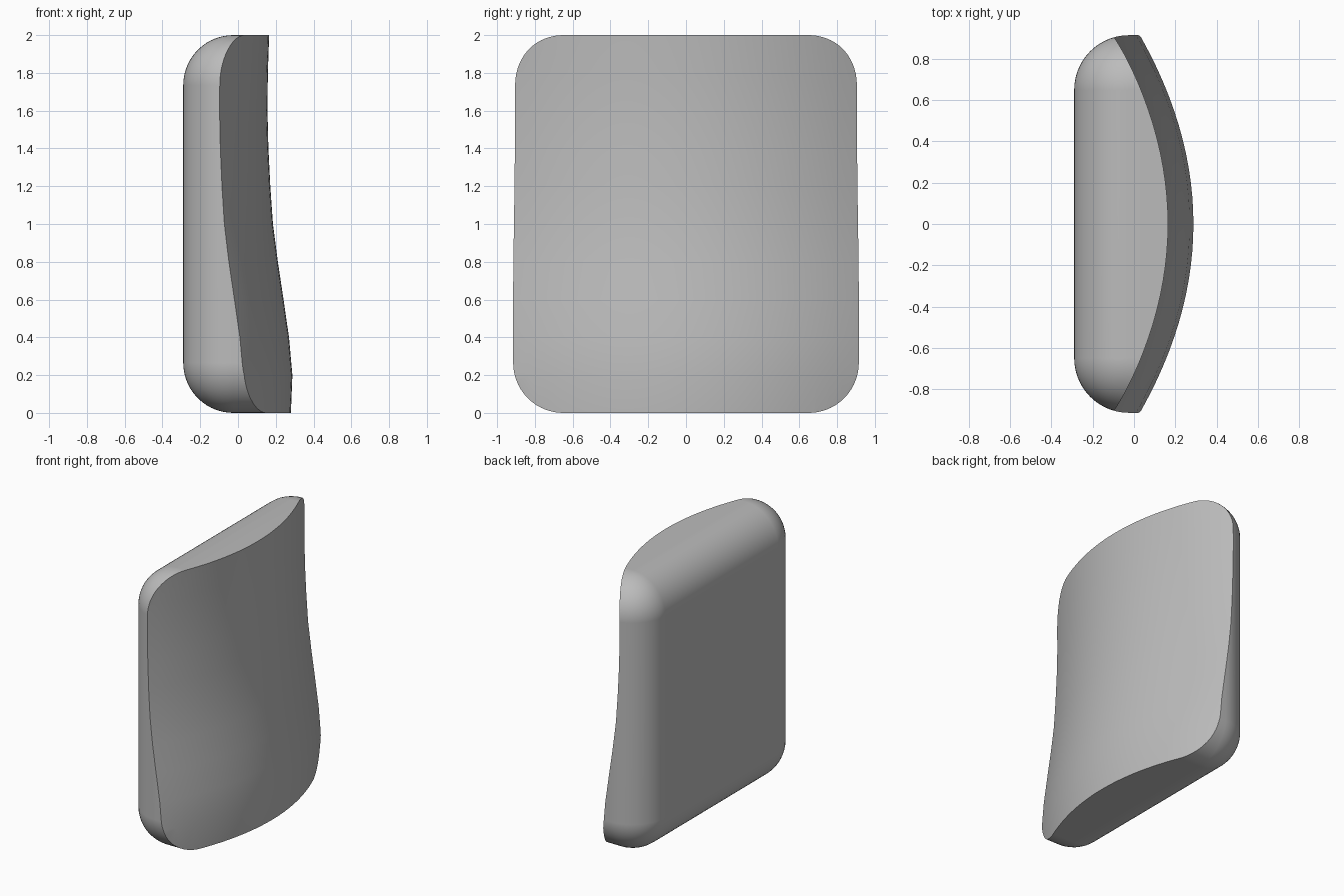
import bpy
import bmesh

cube = bpy.data.objects.get("Cube")
if cube:
    bpy.data.objects.remove(cube, do_unlink=True)

HALF_Y, HEIGHT, BACK_X, RADIUS = 0.915, 2.0, -0.29, 0.265

grey = bpy.data.materials.new("light grey")
grey.use_nodes = True
colour = (0.5, 0.5, 0.5, 1)
grey.diffuse_color = colour
grey.node_tree.nodes["Principled BSDF"].inputs["Base Color"].default_value = colour


def make_object(name, bm):
    mesh = bpy.data.meshes.new(name)
    bmesh.ops.recalc_face_normals(bm, faces=bm.faces)
    bm.to_mesh(mesh)
    bm.free()
    obj = bpy.data.objects.new(name, mesh)
    bpy.context.collection.objects.link(obj)
    mesh.materials.append(grey)
    return obj


# Cushion block: every edge rounded except the rim of the contoured side
bm = bmesh.new()
bmesh.ops.create_cube(bm, size=1)
for v in bm.verts:
    v.co.x = 0.6 if v.co.x > 0 else BACK_X
    v.co.y *= 2 * HALF_Y
    v.co.z = (v.co.z + 0.5) * HEIGHT
rounded = [e for e in bm.edges if min(v.co.x for v in e.verts) < 0]
bmesh.ops.bevel(bm, geom=rounded, offset=RADIUS, offset_type='OFFSET',
                segments=14, profile=0.5, affect='EDGES', clamp_overlap=False)
cushion = make_object("cushion", bm)

# Cutter: bowed across the width, with a swelling towards the bottom
crest = [0.272, 0.28, 0.288, 0.27, 0.241, 0.211, 0.185,
         0.171, 0.161, 0.156, 0.158, 0.165, 0.17]
COLUMNS = 32
bm = bmesh.new()
rows = []
for i, crest_x in enumerate(crest):
    z = (i - 1) * 0.2
    row = []
    for j in range(COLUMNS + 1):
        y = -1.1 + 2.2 * j / COLUMNS
        row.append(bm.verts.new((crest_x - 0.31 * y * y, y, z)))
    rows.append(row)
for low, high in zip(rows, rows[1:]):
    for j in range(COLUMNS):
        bm.faces.new((low[j], low[j + 1], high[j + 1], high[j]))
outer = bmesh.ops.extrude_face_region(bm, geom=bm.faces[:], use_keep_orig=True)
for v in outer["geom"]:
    if isinstance(v, bmesh.types.BMVert):
        v.co.x = 1.0
cutter = make_object("contour_cutter", bm)
cutter.hide_render = True

# Trim the block to the contour
bpy.context.view_layer.objects.active = cushion
for obj in bpy.context.selected_objects:
    obj.select_set(False)
cushion.select_set(True)
trim = cushion.modifiers.new("trim", 'BOOLEAN')
trim.operation = 'DIFFERENCE'
trim.solver = 'EXACT'
trim.object = cutter
bpy.ops.object.modifier_apply(modifier=trim.name)
bpy.data.objects.remove(cutter, do_unlink=True)

# Smooth surfaces with a crisp rim
bpy.ops.object.shade_smooth_by_angle(angle=0.5)
weighted = cushion.modifiers.new("weighted normals", 'WEIGHTED_NORMAL')
weighted.keep_sharp = True
